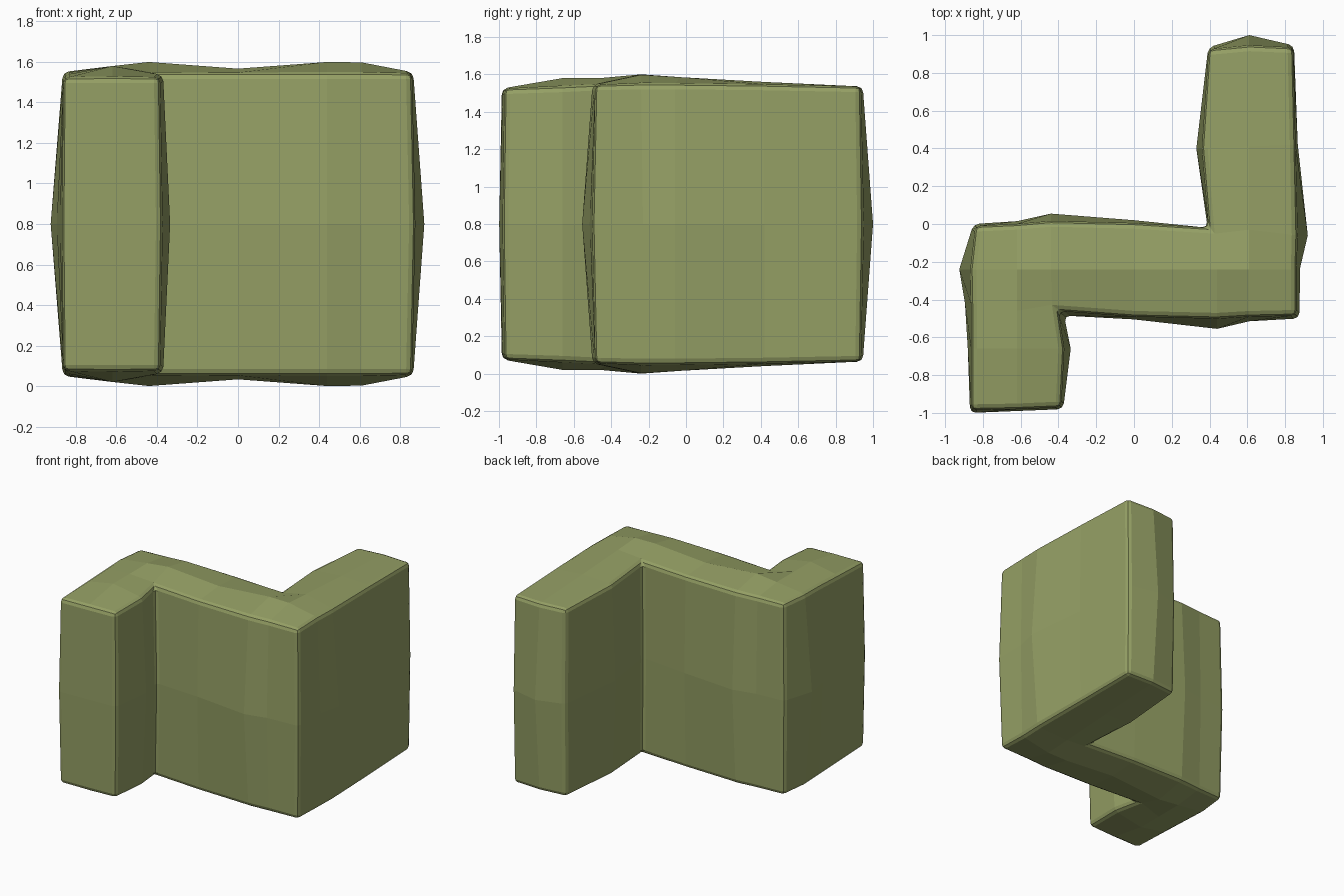
import bpy, bmesh

if "Cube" in bpy.data.objects:
    bpy.data.objects.remove(bpy.data.objects["Cube"])

# Plan grid: (column, row) -> outline at mid height (x, y) and at the rims (x, y)
xs = [-.86, -.62, -.44, 0, .44, .61, .86]
ys = [-.98, -.66, -.46, -.24, -.03, .41, .94]
order = [(0, 0), (1, 0), (2, 0), (2, 1), (2, 2), (3, 2), (4, 2), (5, 2), (6, 2), (6, 3), (6, 4), (6, 5),
         (6, 6), (5, 6), (4, 6), (4, 5), (4, 4), (3, 4), (2, 4), (1, 4), (0, 4), (0, 3), (0, 2), (0, 1)]
mid_xy = [(-.868, -1), (-.62, -.99), (-.375, -.98), (-.335, -.66), (-.37, -.485), (0, -.505),
          (.44, -.555), (.61, -.515), (.875, -.50), (.88, -.23), (.92, -.06), (.867, .42),
          (.847, .945), (.61, 1), (.393, .935), (.33, .40), (.39, -.02), (0, .02),
          (-.44, .055), (-.62, .015), (-.85, 0), (-.925, -.24), (-.895, -.42), (-.88, -.66)]
rim_xy = [(-.862, -.985), (-.62, -.98), (-.385, -.97), (-.37, -.66), (-.40, -.46), (0, -.49),
          (.44, -.50), (.61, -.49), (.86, -.485), (.86, -.24), (.865, -.06), (.855, .42),
          (.843, .935), (.61, .945), (.395, .925), (.36, .40), (.395, -.02), (0, .005),
          (-.44, .015), (-.62, 0), (-.84, -.01), (-.865, -.24), (-.862, -.42), (-.862, -.66)]
# Swelling of the caps at the inner grid points
inner_z = {(1, 1): 1.58, (1, 2): 1.58, (1, 3): 1.58, (2, 3): 1.6, (3, 3): 1.567,
           (4, 3): 1.6, (5, 3): 1.598, (5, 4): 1.585, (5, 5): 1.56}
rim_z = {0: 1.525, 1: 1.535, 2: 1.545, 3: 1.55, 4: 1.55, 5: 1.545, 6: 1.535}

bm = bmesh.new()
mid = [bm.verts.new((x, y, .8)) for x, y in mid_xy]


def cap(top):
    """Top or bottom surface plus the half wall that joins it to the mid ring."""
    level = lambda z: z if top else 1.6 - z
    v = {k: bm.verts.new((x, y, level(rim_z[k[1]]))) for k, (x, y) in zip(order, rim_xy)}
    for (i, j), z in inner_z.items():
        v[i, j] = bm.verts.new((xs[i], ys[j], level(z)))
    for i in range(6):
        for j in range(6):
            inside = (j < 2 and i < 2) or 2 <= j < 4 or (j >= 4 and i >= 4)
            if inside:
                bm.faces.new([v[i, j], v[i + 1, j], v[i + 1, j + 1], v[i, j + 1]])
    n = len(order)
    for k in range(n):
        m = (k + 1) % n
        bm.faces.new([mid[k], mid[m], v[order[m]], v[order[k]]])


cap(True)
cap(False)
bmesh.ops.recalc_face_normals(bm, faces=bm.faces[:])

# Zigzag block with worn, softly bevelled edges
mesh = bpy.data.meshes.new("zigzag_block")
bm.to_mesh(mesh)
bm.free()
block = bpy.data.objects.new("zigzag_block", mesh)
bpy.context.collection.objects.link(block)
bev = block.modifiers.new("edge_wear", 'BEVEL')
bev.width = .03
bev.segments = 2
bev.limit_method = 'ANGLE'
bev.angle_limit = .7

mat = bpy.data.materials.new("moss_green")
mat.diffuse_color = (.30, .35, .13, 1)
mat.use_nodes = True
mat.node_tree.nodes["Principled BSDF"].inputs["Base Color"].default_value = mat.diffuse_color
mesh.materials.append(mat)
